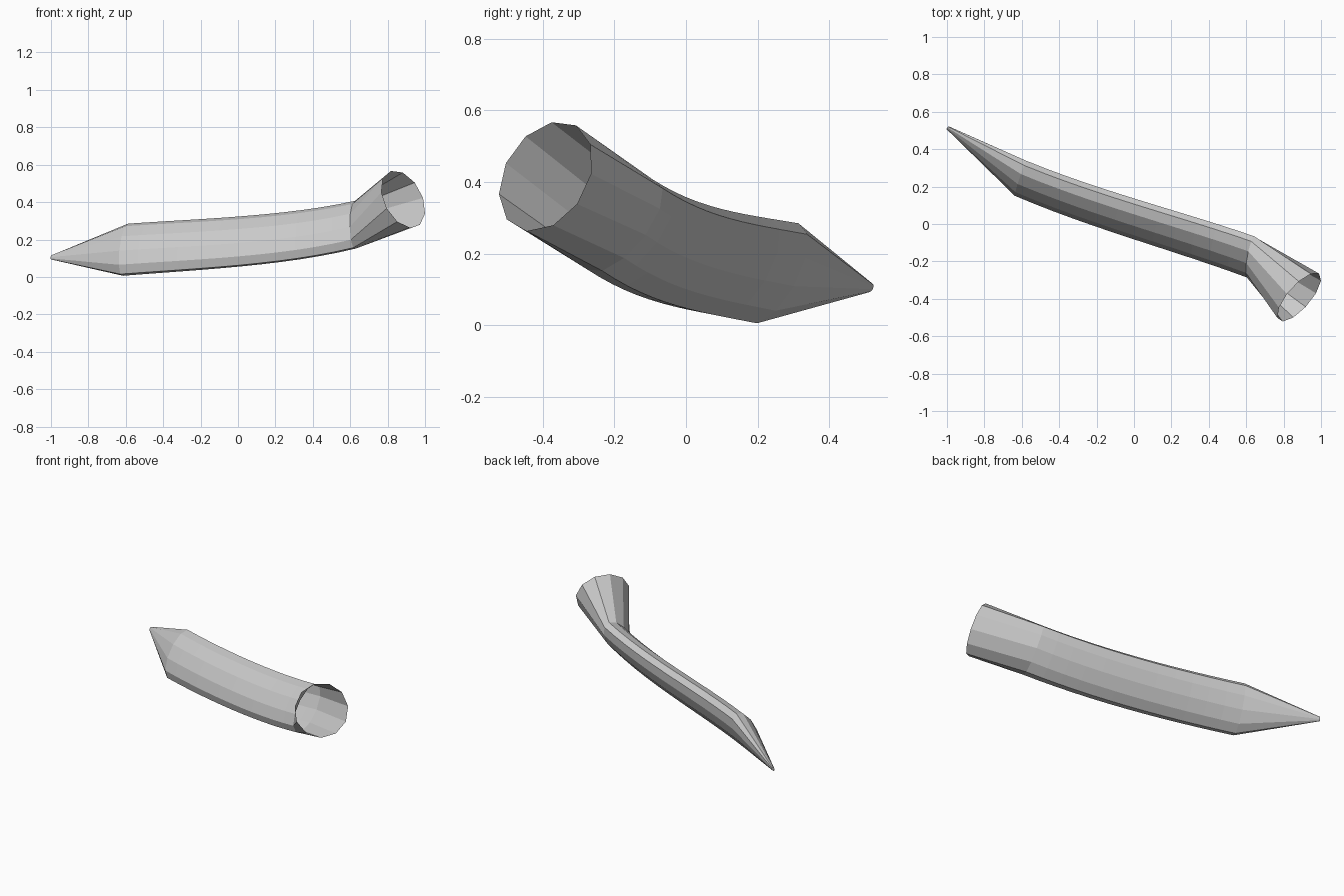
import bpy, bmesh
from math import sin, cos, radians, tau
from mathutils import Vector
from mathutils.geometry import interpolate_bezier

if "Cube" in bpy.data.objects:
    bpy.data.objects.remove(bpy.data.objects["Cube"])

SIDES = 11
UP = Vector((0, 0, 1))


def ring(bm, centre, direction, long_r, short_r, tilt):
    """Elliptical 11-sided ring across the path; its long axis leans by tilt."""
    d = direction.normalized()
    h = UP.cross(d).normalized()
    u = d.cross(h)
    a = u * cos(tilt) + h * sin(tilt)
    b = h * cos(tilt) - u * sin(tilt)
    verts = []
    for k in range(SIDES):
        t = radians(2.5) + tau * k / SIDES
        p = h * cos(t) + u * sin(t)
        verts.append(bm.verts.new(centre + a * p.dot(a) * long_r + b * p.dot(b) * short_r))
    return verts


# Centre line: pointed tip, gently curved body, open mouth
tip = Vector((-0.997, 0.515, 0.105))
mouth = Vector((0.883, -0.391, 0.416))
body = interpolate_bezier(Vector((-0.605, 0.245, 0.145)), Vector((-0.2, 0.075, 0.175)),
                          Vector((0.25, -0.04, 0.19)), Vector((0.625, -0.175, 0.278)), 13)

bm = bmesh.new()
rings = [ring(bm, tip, body[0] - tip, 0.013, 0.008, radians(30))]

# Flattened body
path = [body[0]] + body + [body[-1]]
for i, p in enumerate(body):
    rings.append(ring(bm, p, path[i + 2] - path[i], 0.158, 0.07, radians(30 + 8 * i / 12)))

# Round open mouth
rings.append(ring(bm, mouth, Vector((0.70, -0.61, 0.37)), 0.165, 0.165, 0))

for r0, r1 in zip(rings, rings[1:]):
    for k in range(SIDES):
        j = (k + 1) % SIDES
        bm.faces.new((r0[k], r0[j], r1[j], r1[k]))
bmesh.ops.recalc_face_normals(bm, faces=bm.faces)

mesh = bpy.data.meshes.new("pointed_tube")
bm.to_mesh(mesh)
bm.free()
obj = bpy.data.objects.new("pointed_tube", mesh)
bpy.context.collection.objects.link(obj)
